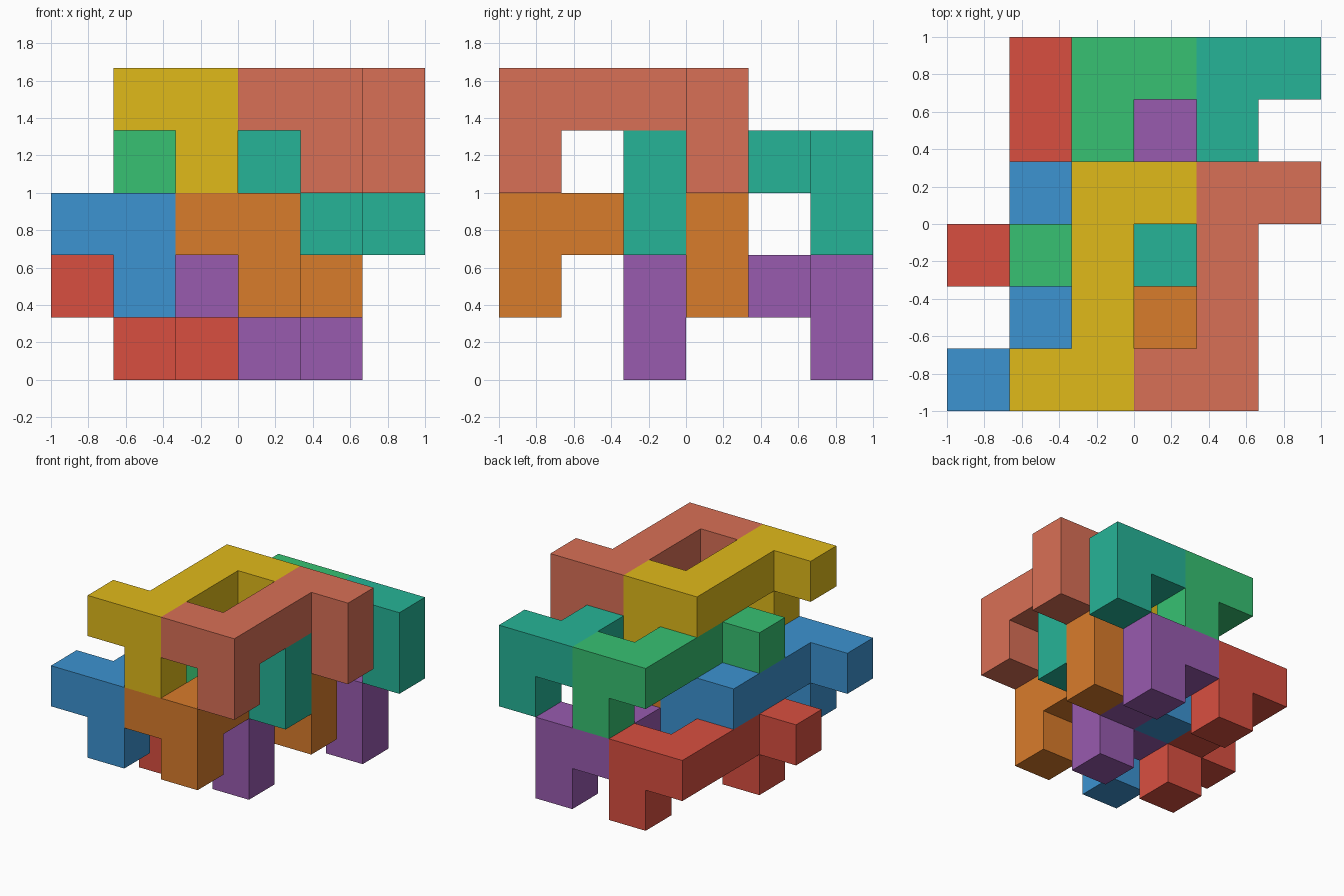
import bpy
import bmesh
from mathutils import Vector

if "Cube" in bpy.data.objects:
    bpy.data.objects.remove(bpy.data.objects["Cube"])

U = 1 / 3  # edge of one unit cube

# One interlocking piece: an S-shaped bar with two downward feet
CELLS = [(0, 0, 0), (1, 0, 0), (1, 1, 0), (1, 2, 0), (1, 3, 0), (2, 3, 0),
         (1, 0, -1), (2, 3, -1)]


def srgb(hex_code):
    """Hex colour to linear RGBA."""
    out = []
    for i in (0, 2, 4):
        c = int(hex_code[i:i + 2], 16) / 255
        out.append(c / 12.92 if c <= 0.04045 else ((c + 0.055) / 1.055) ** 2.4)
    return (*out, 1)


def make_piece(name, origin, colour):
    """Skin the piece's cells with only their exposed faces."""
    bm = bmesh.new()
    filled = set(CELLS)
    for cell in CELLS:
        for axis in range(3):
            for sign in (-1, 1):
                step = [0, 0, 0]
                step[axis] = sign
                if tuple(c + s for c, s in zip(cell, step)) in filled:
                    continue
                n = Vector(step)
                a, b = Vector((0, 0, 0)), Vector((0, 0, 0))
                a[(axis + 1) % 3] = 0.5
                b[(axis + 2) % 3] = 0.5 * sign
                mid = Vector(cell) + Vector((0.5, 0.5, 0.5)) + n * 0.5
                corners = (mid - a - b, mid + a - b, mid + a + b, mid - a + b)
                bm.faces.new([bm.verts.new((p + Vector(origin)) * U - Vector((1, 1, 0)))
                              for p in corners])
    bmesh.ops.remove_doubles(bm, verts=bm.verts, dist=1e-4)
    bmesh.ops.dissolve_limit(bm, angle_limit=0.01, verts=bm.verts, edges=bm.edges)
    bmesh.ops.recalc_face_normals(bm, faces=bm.faces)
    mesh = bpy.data.meshes.new(name)
    bm.to_mesh(mesh)
    bm.free()
    mat = bpy.data.materials.new(name + "_paint")
    mat.diffuse_color = srgb(colour)
    mat.use_nodes = True
    mat.node_tree.nodes["Principled BSDF"].inputs["Base Color"].default_value = mat.diffuse_color
    mesh.materials.append(mat)
    bpy.context.collection.objects.link(bpy.data.objects.new(name, mesh))


# Four layers of two pieces; alternate layers shift two cells back
LAYERS = [
    (1, 0, 2, ("red", "D94F40"), ("purple", "985BAF")),
    (2, 0, 0, ("blue", "3C93D1"), ("orange", "D97C2B")),
    (3, 1, 2, ("green", "37C172"), ("teal", "26B497")),
    (4, 1, 0, ("yellow", "E0BA1A"), ("coral", "D97056")),
]
for z, x, y, left, right in LAYERS:
    for k, (label, colour) in enumerate((left, right)):
        make_piece(label + "_piece", (x + 2 * k, y, z), colour)
